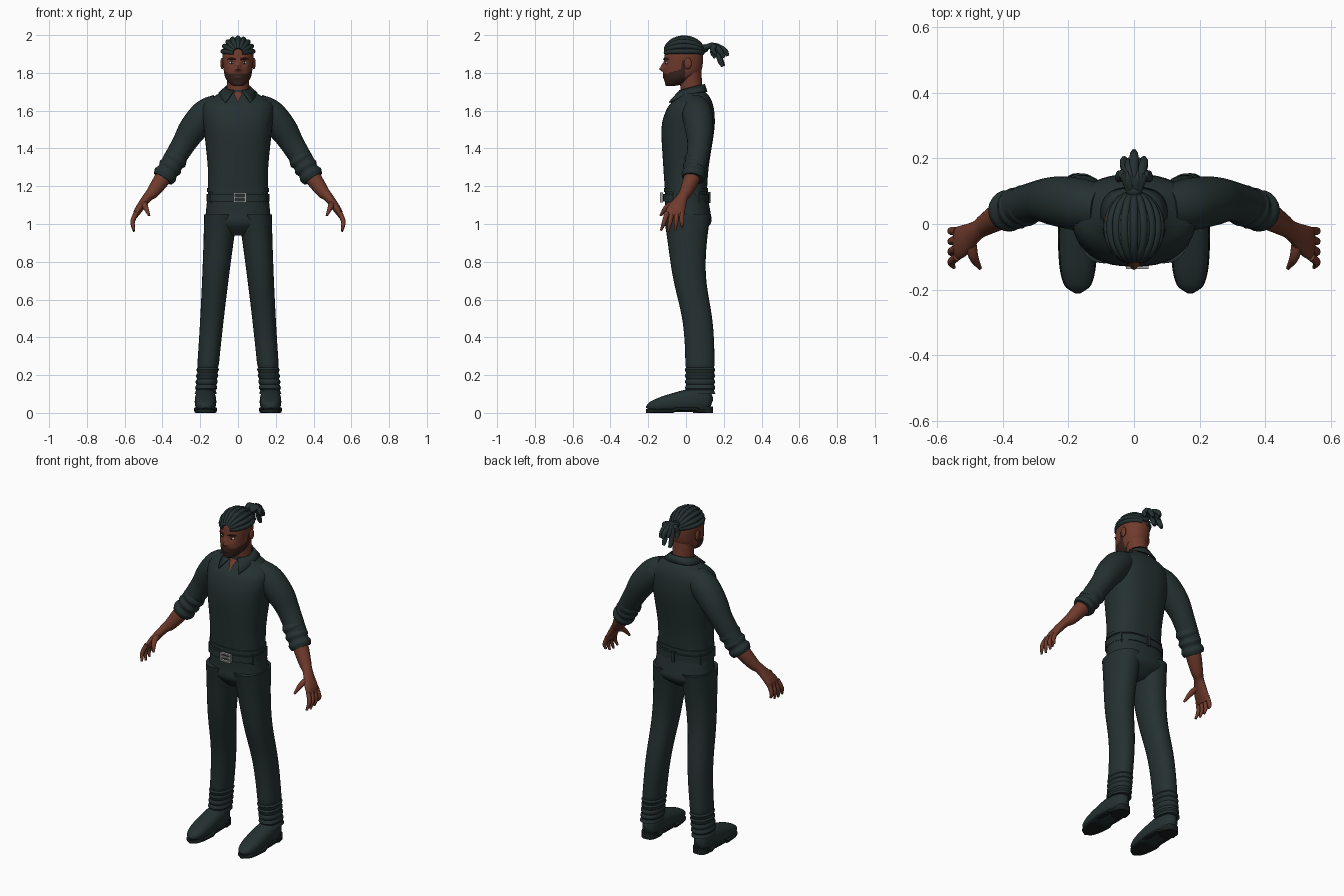
import bpy, bmesh, math
from mathutils import Vector, Matrix

cube = bpy.data.objects.get("Cube")
if cube:
    bpy.data.objects.remove(cube, do_unlink=True)

made = []
across, forward = Vector((1, 0, 0)), Vector((0, 1, 0))
sin, cos, pi = math.sin, math.cos, math.pi


def material(name, red, green, blue):
    mat = bpy.data.materials.new(name)
    mat.use_nodes = True
    color = (red, green, blue, 1)
    mat.diffuse_color = color
    mat.node_tree.nodes["Principled BSDF"].inputs["Base Color"].default_value = color
    return mat


cloth = material("dark green cloth and hair", .018, .03, .03)
sole = material("dark sole", .01, .015, .015)
skin = material("brown skin", .16, .043, .025)
beard = material("dark beard", .04, .016, .012)
lips = material("lip brown", .09, .025, .02)
white = material("eye white", .5, .5, .5)
iris = material("dark iris", .02, .01, .01)
metal = material("buckle silver", .35, .35, .33)


def finish(name, bm, *materials):
    bmesh.ops.recalc_face_normals(bm, faces=bm.faces)
    mesh = bpy.data.meshes.new(name)
    bm.to_mesh(mesh)
    bm.free()
    for mat in materials:
        mesh.materials.append(mat)
    ob = bpy.data.objects.new(name, mesh)
    bpy.context.collection.objects.link(ob)
    made.append(ob)
    return ob


def smooth_path(sections, steps):
    """Catmull-Rom through sections of x, y, z and two radii."""
    points = [Vector(section) for section in sections]
    points = [2 * points[0] - points[1], *points, 2 * points[-1] - points[-2]]
    path = []
    for before, start, end, after in zip(points, points[1:], points[2:], points[3:]):
        leave, arrive = (end - before) / 2, (after - start) / 2
        for step in range(steps):
            t = step / steps
            ease = t * t * (3 - 2 * t)
            path.append(start.lerp(end, ease) + leave * t * (1 - t) ** 2 - arrive * t * t * (1 - t))
    return path + [points[-2]]


def loft_mesh(sections, sides=24, steps=4, power=2, side=None, flip=1):
    """Superellipse rings: level (y, z, radii), or square to a path (x, y, z, radius) if side is set."""
    full = [s if len(s) == 5 else (*s, s[-1]) if side else (0, *s) for s in sections]
    path = smooth_path(full, steps)
    bm, rings = bmesh.new(), []
    for i, section in enumerate(path):
        a, b = across, forward
        if side:
            tangent = (path[min(i + 1, len(path) - 1)] - path[max(i - 1, 0)]).to_3d().normalized()
            b = (side - tangent * side.dot(tangent)).normalized()
            a = tangent.cross(b)
        ring = []
        for k in range(sides):
            angle = math.tau * k / sides
            u, v = (math.copysign(abs(w) ** (2 / power), w) for w in (cos(angle), sin(angle)))
            point = section.to_3d() + a * u * section[3] + b * v * section[4]
            ring.append(bm.verts.new((point.x * flip, point.y, point.z)))
        rings.append(ring)
    for low, high in zip(rings, rings[1:]):
        for k in range(sides):
            bm.faces.new((low[k - 1], low[k], high[k], high[k - 1]))
    bm.faces.new(rings[0])
    bm.faces.new(rings[-1])
    return bm


def loft(name, mat, sections, **options):
    return finish(name, loft_mesh(sections, **options), mat)


def ball(name, mat, position, size):
    bm = bmesh.new()
    bmesh.ops.create_uvsphere(bm, u_segments=16, v_segments=10, radius=1,
                              matrix=Matrix.LocRotScale(Vector(position), None, Vector(size)))
    return finish(name, bm, mat)


def box(name, mat, position, size):
    bm = bmesh.new()
    bmesh.ops.create_cube(bm, size=1, matrix=Matrix.LocRotScale(Vector(position), None, Vector(size)))
    return finish(name, bm, mat)


def waist_band(name, bottom, top, width, depth):
    inner, outer = (width - .01, depth - .01), (width, depth)
    rings = [(bottom, inner), (bottom, outer), (top, outer), (top, inner)]
    loft(name, cloth, [(0, z, *radii) for z, radii in rings], sides=40, steps=1, power=2.4)


# Shirt, hem and belt
loft("shirt", cloth, [(0, 1.16, .16, .11), (0, 1.3, .16, .12), (.01, 1.5, .18, .14),
     (.02, 1.59, .19, .13), (.03, 1.64, .18, .11), (.04, 1.68, .12, .08), (.03, 1.71, .07, .06)],
     sides=40, power=2.4)
waist_band("shirt_hem", 1.17, 1.19, .165, .116)
waist_band("belt", 1.12, 1.16, .166, .123)

# Belt loops and buckle
for i in range(5):
    angle = pi / 3 * (i + 1)
    box(f"belt_loop_{i}", cloth, (.16 * sin(angle), -.12 * cos(angle), 1.14), (.02, .02, .06))
buckle = Vector((.01, -.13, 1.14))
for end in (-1, 1):
    box("buckle_side", metal, buckle + across * end * .03, (.01, .015, .05))
    box("buckle_bar", metal, buckle + Vector((0, 0, end * .022)), (.06, .015, .008))
box("buckle_prong", metal, buckle, (.05, .01, .008))

# Trouser seat
loft("trouser_seat", cloth, [(0, 1.16, .16, .11), (.01, 1.06, .17, .12), (.01, 1, .17, .12),
     (0, .94, .08, .06)], sides=40, power=2.3)


def leg_ring(z):
    fold = .004 * sin(z * 200) if z < .26 else 0
    return (.18 - .085 * z, .04 - .035 * math.tanh(6 * z - 3.6), z,
            .055 + .03 * z * z + fold, .077 + .04 * z ** 4 + fold)


def shoe_ring(t):
    """Shoe section from heel to toe."""
    end = (1.01 - abs(2 * t - 1) ** 6) ** .5
    half = .07 - .045 * t ** 1.5
    return (.172, .143 - .355 * t, half + .005, half * end, (.045 + .012 * sin(pi * t)) * end)


for flip, label in ((1, "left"), (-1, "right")):
    # Trouser leg with gathered hem
    loft(label + "_trouser_leg", cloth, [leg_ring(i / 100) for i in range(10, 106)],
         sides=28, steps=1, power=2.2, flip=flip)

    # Shoe upper, welt and heel
    upper = [shoe_ring(i / 20) for i in range(21)]
    welt = [(x, y, .01 + .01 * (abs(y) < .06), .01, width + .003) for x, y, z, height, width in upper]
    loft(label + "_shoe", cloth, upper, steps=2, power=2.5, side=across, flip=flip)
    loft(label + "_sole", sole, welt, steps=2, power=5, side=across, flip=flip)
    loft(label + "_heel", sole, [(.172, .09, z, .045, .053) for z in (0, .035)],
         steps=1, power=2.6, flip=flip)

    # Sleeve and rolled cuff
    limb = dict(side=forward, flip=flip)
    loft(label + "_sleeve", cloth, [(.1, .05, 1.62, .07), (.17, .06, 1.58, .08), (.24, .07, 1.5, .075),
         (.29, .07, 1.42, .063), (.37, .05, 1.29, .055)], **limb)
    loft(label + "_rolled_cuff", cloth, [(.32 + .013 * i, .06 - .004 * i, 1.36 - .02 * i,
         .056 + .008 * (i % 2)) for i in range(7)], **limb)

    # Forearm with palm, fingers and thumb
    loft(label + "_forearm", skin, [(.36, .05, 1.3, .04), (.4, .03, 1.24, .043), (.45, 0, 1.17, .034),
         (.48, -.02, 1.14, .025, .03), (.53, -.055, 1.07, .02, .05), (.545, -.06, 1.035, .01, .045)], **limb)
    for i, finger in enumerate(("index", "middle", "ring", "little")):
        root, tip, drop = -.1 + .026 * i, -.132 + .037 * i, .96 + .006 * (i - 1) ** 2
        loft(f"{label}_{finger}_finger", skin, [(.54, root, 1.06, .013), (.558, (root + tip) / 2, 1.01, .012),
             (.55, tip, drop, .006)], sides=10, **limb)
    loft(label + "_thumb", skin, [(.5, -.05, 1.11, .018), (.49, -.1, 1.09, .015),
         (.47, -.135, 1.045, .006)], sides=12, side=across, flip=flip)

    # Ear, eye and brow
    ball(label + "_ear", skin, (flip * .084, .01, 1.85), (.01, .02, .03))
    ball(label + "_eye", white, (flip * .033, -.1, 1.854), (.014, .009, .007))
    ball(label + "_iris", iris, (flip * .033, -.106, 1.854), (.005, .004, .006))
    loft(label + "_eyebrow", beard, [(.014, -.118, 1.872, .003), (.034, -.112, 1.877, .005),
         (.056, -.094, 1.872, .003)], sides=8, **limb)

# Collar: folded strip around the neck, open at the front
bm = bmesh.new()
rows = []
for i in range(-16, 17):
    top, low = pi + i / 16 * .9 * pi, pi + i / 16 * .77 * pi
    front, drop = (1 + cos(top)) / 2, (1 + cos(low)) / 2
    rows.append((bm.verts.new((.066 * sin(top), .03 - .066 * cos(top), 1.74 - .035 * front)),
                 bm.verts.new((.1 * sin(low), .03 - (.08 + .09 * drop) * cos(low), 1.7 - .085 * drop ** 3))))
for (top, low), (next_top, next_low) in zip(rows, rows[1:]):
    bm.faces.new((top, low, next_low, next_top))
collar = finish("collar", bm, cloth)
thickness = collar.modifiers.new("thickness", "SOLIDIFY")
thickness.thickness, thickness.offset = .008, 0

# Neck and open neckline
loft("neck", skin, [(.035, 1.62, .07, .06), (.03, 1.7, .06, .058), (.02, 1.83, .06, .06)])
bm = bmesh.new()
bm.faces.new([bm.verts.new(p) for p in ((-.025, -.04, 1.7), (.025, -.04, 1.7), (0, -.088, 1.64))])
finish("neckline_skin", bm, skin)

# Head: jaw sections under a domed skull
jaw = [(-.085, 1.73, .02, .02), (-.065, 1.74, .04, .045), (-.04, 1.77, .065, .075), (-.02, 1.81, .075, .1)]
dome = [(-.012, 1.88 + .11 * sin(t), .083 * cos(t) ** .8, .103 * cos(t) ** .8)
        for t in (i * .3 for i in range(6))]
bm = loft_mesh(jaw + dome, sides=96, steps=8, power=2.15)

# Nose, nostrils, eye sockets, brow ridge, mouth: x, z, spread, push
bumps = ((0, 1.82, .011, .022), (0, 1.84, .012, .012), (.015, 1.814, .007, .008),
         (.033, 1.853, .014, -.011), (.03, 1.88, .012, .004), (0, 1.78, .016, .006))
for vert in bm.verts:
    if vert.co.y < -.04:
        x, z = abs(vert.co.x), vert.co.z
        vert.co.y -= sum(push * math.exp(-((x - across_at) ** 2 + (z - up_at) ** 2) / spread ** 2)
                         for across_at, up_at, spread, push in bumps)

# Hairline, lips, beard and sideburns
for face in bm.faces:
    x, y, z = face.calc_center_median()
    hairline = 1.926 if y < -.07 else 1.912
    cheek_line = 1.797 + .3 * max(0, y + .1)
    if z > hairline:
        face.material_index = 1
    elif y < -.05 and abs(x) < .02 and abs(z - 1.78) < .005:
        face.material_index = 3
    elif y < -.005 and (z < cheek_line or y > -.025 and z < 1.86):
        face.material_index = 2
finish("head", bm, skin, cloth, beard, lips)

# Braided rows over the scalp, gathered into tied locks
for i in range(9):
    lean = (i - 4) * pi / 8.6
    row = []
    for k in range(9):
        sweep = (k + .8) * pi / 9.4
        row.append((.081 * sin(lean) * sin(sweep), -.01 - .1 * cos(sweep),
                    1.905 + .08 * cos(lean) * sin(sweep), .013))
    loft(f"braid_row_{i}", cloth, row, sides=10, side=across)
ball("hair_tie", cloth, (0, .1, 1.93), (.024, .02, .022))
for i in range(-3, 4):
    x, y, z = .015 * i, .21 - .005 * i * i + .01 * cos(3 * i), 1.87 + .035 * cos(2 * i + 1)
    loft(f"hair_lock_{i + 4}", cloth, [(x * .2, .09, 1.93, .012), (x * .7, .15, 1.945, .014),
         (x, y - .015, z + .03, .014), (x, y, z, .009)], sides=10, side=across)

# Smooth shading with crisp edges
bpy.ops.object.select_all(action="DESELECT")
for ob in made:
    ob.select_set(True)
bpy.context.view_layer.objects.active = made[0]
bpy.ops.object.shade_smooth_by_angle(angle=math.radians(40))
